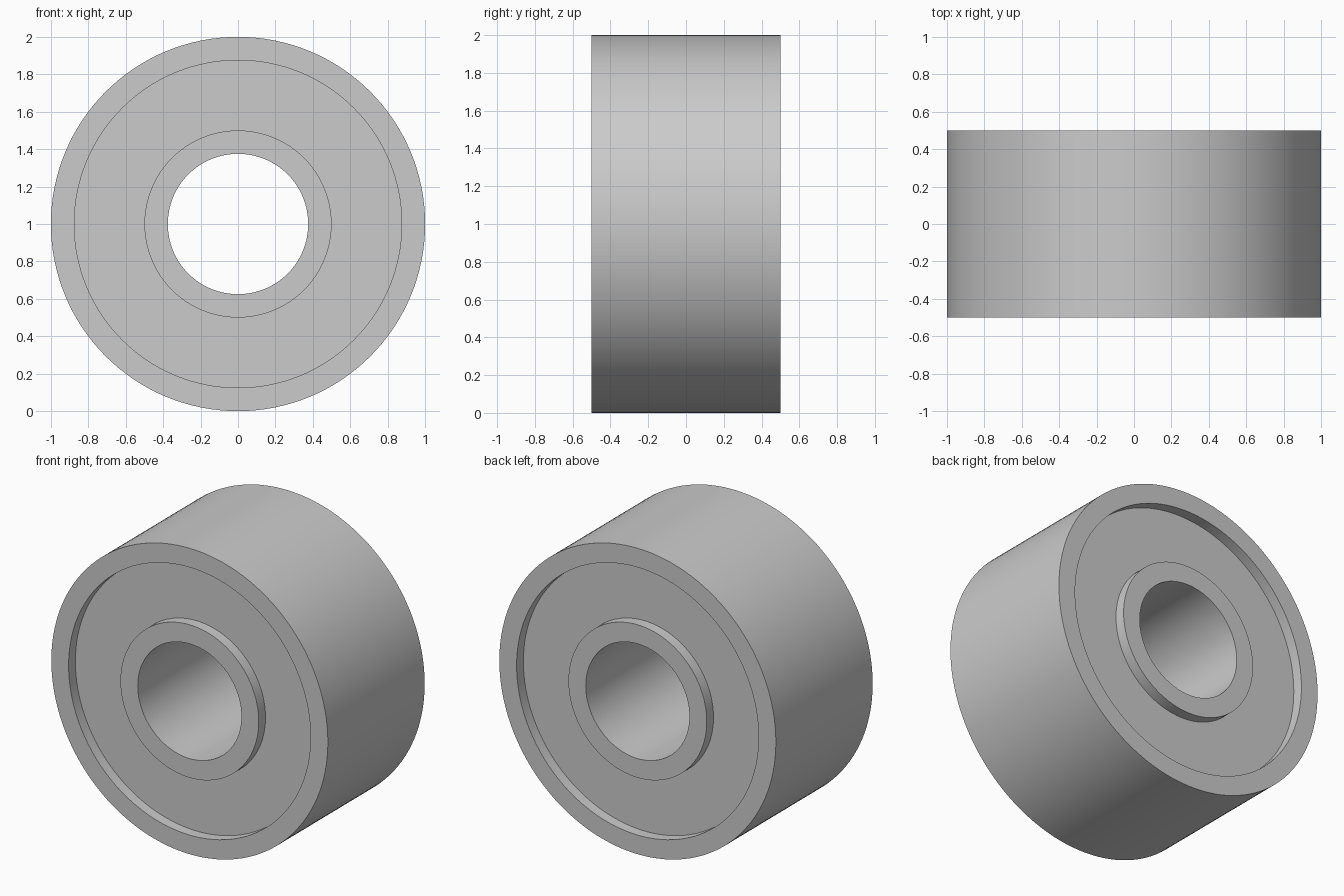
import bpy
import bmesh
import math
from mathutils import Matrix, Vector

cube = bpy.data.objects.get("Cube")
if cube:
    bpy.data.objects.remove(cube, do_unlink=True)

SEGMENTS = 128
HALF_WIDTH = 0.5
RECESS = 0.07
CENTRE = Vector((0, 0, 1))

steel = bpy.data.materials.new("grey steel")
steel.use_nodes = True
grey = (0.6, 0.6, 0.6, 1)
steel.diffuse_color = grey
steel.node_tree.nodes["Principled BSDF"].inputs["Base Color"].default_value = grey


def ring(name, inner, outer, half_width):
    """Revolve a rectangular section around the y axis."""
    bm = bmesh.new()
    section = [(inner, -half_width), (outer, -half_width),
               (outer, half_width), (inner, half_width)]
    loops = []
    for i in range(SEGMENTS):
        turn = Matrix.Rotation(math.tau * i / SEGMENTS, 3, "Y")
        loops.append([bm.verts.new(turn @ Vector((r, y, 0)) + CENTRE)
                      for r, y in section])
    for i, loop in enumerate(loops):
        following = loops[(i + 1) % SEGMENTS]
        for j in range(4):
            k = (j + 1) % 4
            bm.faces.new((loop[j], loop[k], following[k], following[j]))
    bmesh.ops.recalc_face_normals(bm, faces=bm.faces)
    mesh = bpy.data.meshes.new(name)
    bm.to_mesh(mesh)
    bm.free()
    mesh.materials.append(steel)
    obj = bpy.data.objects.new(name, mesh)
    bpy.context.collection.objects.link(obj)
    bpy.ops.object.select_all(action="DESELECT")
    obj.select_set(True)
    bpy.context.view_layer.objects.active = obj
    bpy.ops.object.shade_smooth_by_angle(angle=math.radians(30))


# Outer race, inner race with the bore, and the recessed shield between them
ring("outer_race", 0.875, 1.0, HALF_WIDTH)
ring("inner_race", 0.375, 0.5, HALF_WIDTH)
ring("shield", 0.5, 0.875, HALF_WIDTH - RECESS)
